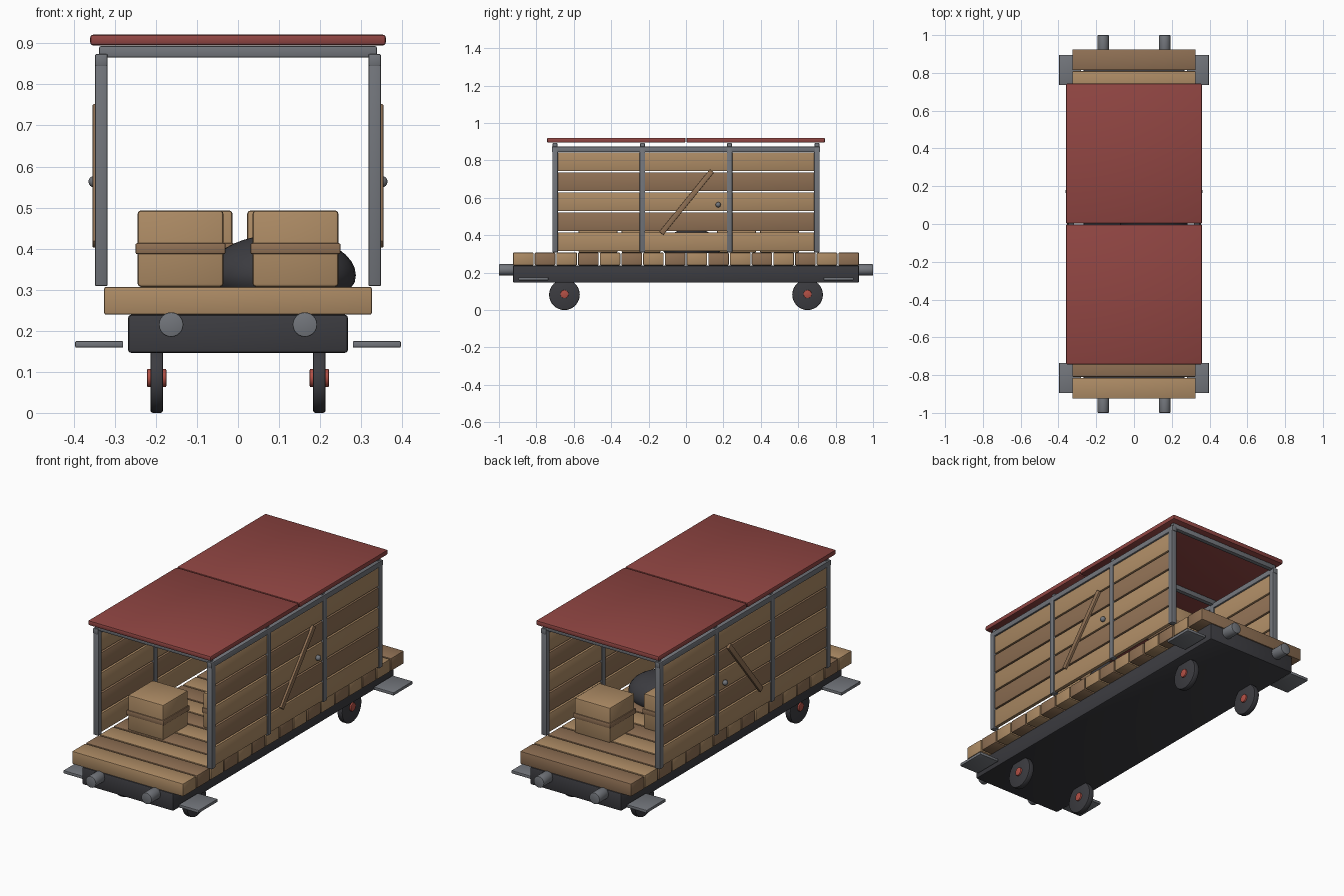
import bpy, bmesh, math
from mathutils import Matrix, Vector

if "Cube" in bpy.data.objects:
    bpy.data.objects.remove(bpy.data.objects["Cube"])


def material(name, rgb):
    m = bpy.data.materials.new(name)
    m.diffuse_color = (*rgb, 1)
    m.use_nodes = True
    m.node_tree.nodes["Principled BSDF"].inputs["Base Color"].default_value = m.diffuse_color
    return m


LIGHT = material("light_wood", (0.42, 0.26, 0.13))
DARK = material("dark_wood", (0.28, 0.165, 0.09))
IRON = material("dark_iron", (0.045, 0.045, 0.052))
STEEL = material("steel", (0.17, 0.18, 0.20))
RED = material("roof_red", (0.28, 0.06, 0.055))
HUB = material("hub_red", (0.45, 0.08, 0.06))


def finish(bm, name, mat, loc, rot=None):
    me = bpy.data.meshes.new(name)
    bm.to_mesh(me)
    bm.free()
    me.polygons.foreach_set("use_smooth", [True] * len(me.polygons))
    me.set_sharp_from_angle(angle=math.radians(35))
    me.materials.append(mat)
    ob = bpy.data.objects.new(name, me)
    bpy.context.collection.objects.link(ob)
    ob.location = loc
    if rot:
        ob.rotation_euler = rot
    return ob


def box(name, mat, loc, size, bevel=0.004, rot=None):
    bm = bmesh.new()
    bmesh.ops.create_cube(bm, size=1, matrix=Matrix.Diagonal((*size, 1)))
    bmesh.ops.bevel(bm, geom=bm.edges[:], offset=bevel, segments=2,
                    profile=0.5, affect='EDGES')
    return finish(bm, name, mat, loc, rot)


def rod(name, mat, loc, radius, length, axis, bevel=0.004, sides=32):
    bm = bmesh.new()
    turn = Vector((0, 0, 1)).rotation_difference(Vector(axis)).to_matrix().to_4x4()
    bmesh.ops.create_cone(bm, cap_ends=True, segments=sides, radius1=radius,
                          radius2=radius, depth=length, matrix=turn)
    rims = [e for e in bm.edges if any(len(f.verts) > 4 for f in e.link_faces)]
    bmesh.ops.bevel(bm, geom=rims, offset=bevel, segments=2,
                    profile=0.5, affect='EDGES')
    return finish(bm, name, mat, loc)


# Chassis
box("chassis", IRON, (0, 0, 0.1925), (0.536, 1.85, 0.093), 0.008)

# Deck planks, alternating tones
pitch = 1.856 / 16
for i in range(16):
    box("deck_plank", DARK if i % 2 else LIGHT,
        (0, -0.928 + pitch * (i + 0.5), 0.273), (0.652, pitch - 0.006, 0.068), 0.005)

# Wheels, hubs, buffers and steps at each corner
for sx in (-1, 1):
    for sy in (-1, 1):
        rod("wheel", IRON, (sx * 0.198, sy * 0.65, 0.082), 0.082, 0.031, (1, 0, 0), 0.006)
        rod("wheel_hub", HUB, (sx * 0.198, sy * 0.65, 0.085), 0.022, 0.047, (1, 0, 0), 0.003, 24)
        rod("buffer", STEEL, (sx * 0.163, sy * 0.955, 0.215), 0.03, 0.09, (0, 1, 0), 0.003, 24)
        box("step", STEEL, (sx * 0.338, sy * 0.816, 0.167), (0.117, 0.16, 0.016), 0.003)

# Side walls
POSTS = (-0.7, -0.233, 0.233, 0.7)
for sx in (-1, 1):
    for y in POSTS:
        box("post", STEEL, (sx * 0.333, y, 0.591), (0.031, 0.03, 0.565))
    box("top_rail", STEEL, (sx * 0.333, 0, 0.859), (0.031, 1.435, 0.03))
    for i in range(5):
        box("wall_plank", DARK if i % 2 else LIGHT,
            (sx * 0.333, 0, 0.365 + i * 0.107), (0.02, 1.39, 0.1), 0.004)
    # Diagonal door brace and handle
    box("door_brace", DARK, (sx * 0.346, 0.003, 0.577), (0.017, 0.43, 0.028),
        0.003, (math.radians(51), 0, 0))
    bm = bmesh.new()
    bmesh.ops.create_uvsphere(bm, u_segments=20, v_segments=12, radius=0.014)
    finish(bm, "door_knob", STEEL, (sx * 0.35, 0.172, 0.563))

# Roof beams and two roof panels
for y in POSTS:
    box("roof_beam", STEEL, (0, y, 0.879), (0.676, 0.025, 0.028))
for sy in (-1, 1):
    box("roof_panel", RED, (0, sy * 0.3725, 0.908), (0.72, 0.741, 0.026), 0.007)

# Cargo crates with straps
for x, y in ((-0.14, -0.47), (0.14, -0.24), (-0.118, 0.27), (0.127, 0.5)):
    box("crate", LIGHT, (x, y, 0.4), (0.209, 0.209, 0.186), 0.008)
    box("crate_strap", DARK, (x, y, 0.4), (0.219, 0.219, 0.027), 0.004)

# Rounded sack, flattened where it rests on the deck
bm = bmesh.new()
bmesh.ops.create_uvsphere(bm, u_segments=32, v_segments=18, radius=1,
                          matrix=Matrix.Diagonal((0.182, 0.155, 0.1, 1)))
for v in bm.verts:
    v.co.z = max(v.co.z, -0.029)
finish(bm, "cargo_sack", IRON, (0.105, 0.03, 0.335))
